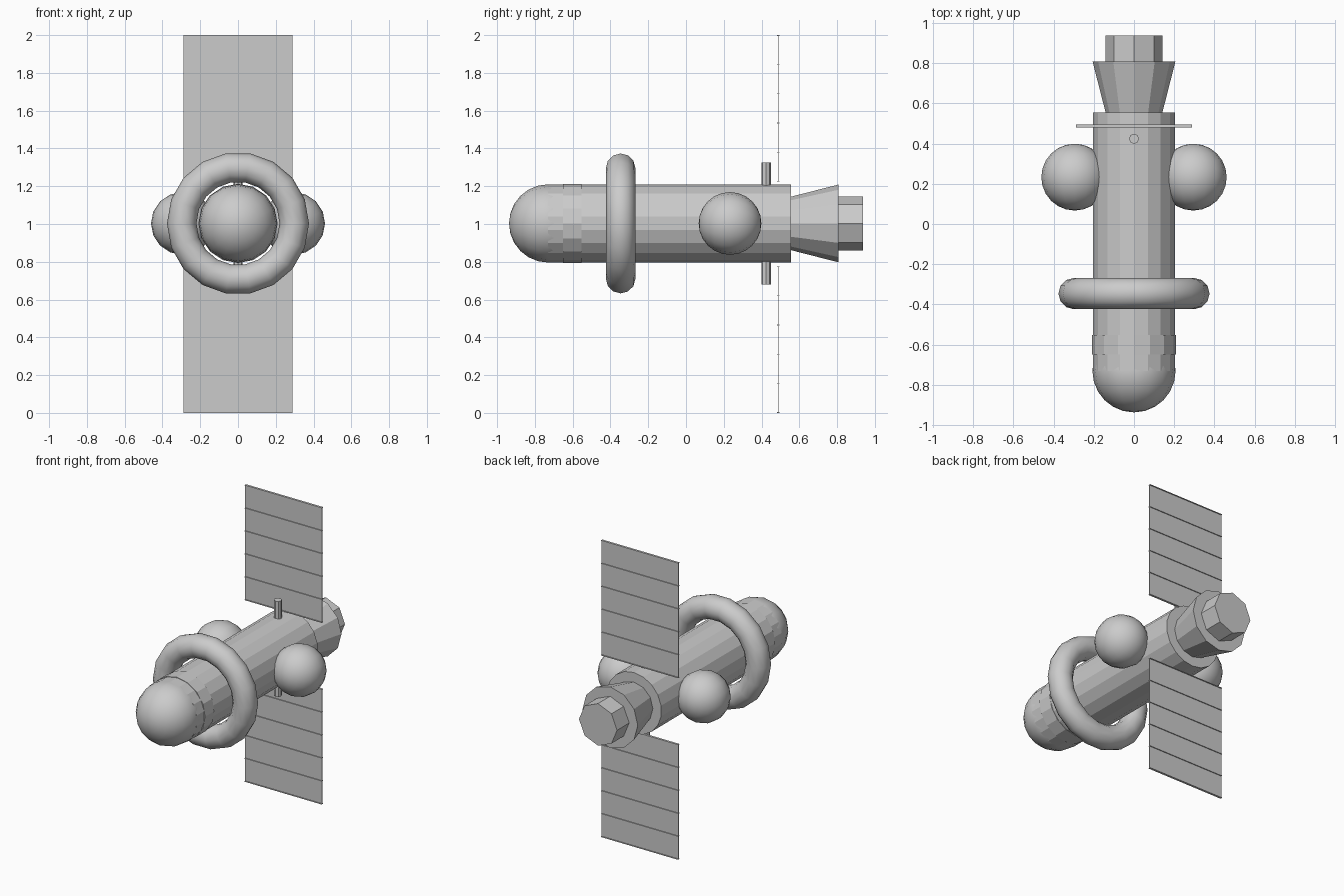
import bpy
from math import radians

if "Cube" in bpy.data.objects:
    bpy.data.objects.remove(bpy.data.objects["Cube"])

CZ = 1.003              # height of the long axis
ALONG_Y = (radians(-90), 0, 0)


def lathe(name, y0, y1, r0, r1, sides):
    """Cylinder or cone section along the y axis, flat shaded."""
    bpy.ops.mesh.primitive_cone_add(vertices=sides, radius1=r0, radius2=r1, depth=y1 - y0,
                                    location=(0, (y0 + y1) / 2, CZ), rotation=ALONG_Y)
    bpy.context.object.name = name


def ball(name, loc, r):
    bpy.ops.mesh.primitive_uv_sphere_add(segments=16, ring_count=12, radius=r,
                                         location=loc, rotation=ALONG_Y)
    bpy.context.object.name = name
    bpy.ops.object.shade_smooth()


def box(name, loc, size):
    bpy.ops.mesh.primitive_cube_add(size=1, location=loc)
    ob = bpy.context.object
    ob.name = name
    ob.scale = size


# Hull, collar, engine bell and rear plug
lathe("hull", -0.73, 0.555, 0.206, 0.206, 18)
lathe("front_collar", -0.65, -0.552, 0.21, 0.21, 16)
lathe("engine_cone", 0.55, 0.808, 0.14, 0.206, 12)
lathe("engine_nozzle", 0.80, 0.937, 0.142, 0.142, 8)

# Rounded nose
ball("nose", (0, -0.73, CZ), 0.207)

# Ring around the hull
bpy.ops.mesh.primitive_torus_add(major_segments=18, minor_segments=12, major_radius=0.298,
                                 minor_radius=0.078, location=(0, -0.346, CZ), rotation=ALONG_Y)
bpy.context.object.name = "ring"
bpy.ops.object.shade_smooth()

# Side tanks
for side, s in (("left", -1), ("right", 1)):
    ball(f"tank_{side}", (s * 0.295, 0.233, CZ), 0.166)

# Panel rod through the hull
bpy.ops.mesh.primitive_cylinder_add(vertices=8, radius=0.025, depth=0.644,
                                    location=(0, 0.424, CZ))
bpy.context.object.name = "mount_rod"

# Solar panels with thin ribs
for label, z0 in (("lower", 0.002), ("upper", 1.226)):
    height, ribs = 0.772, 6
    box(f"panel_{label}", (0, 0.488, z0 + height / 2), (0.575, 0.003, height))
    for i in range(ribs):
        box(f"panel_rib_{label}_{i}", (0, 0.488, z0 + height * i / (ribs - 1)),
            (0.575, 0.015, 0.004))
